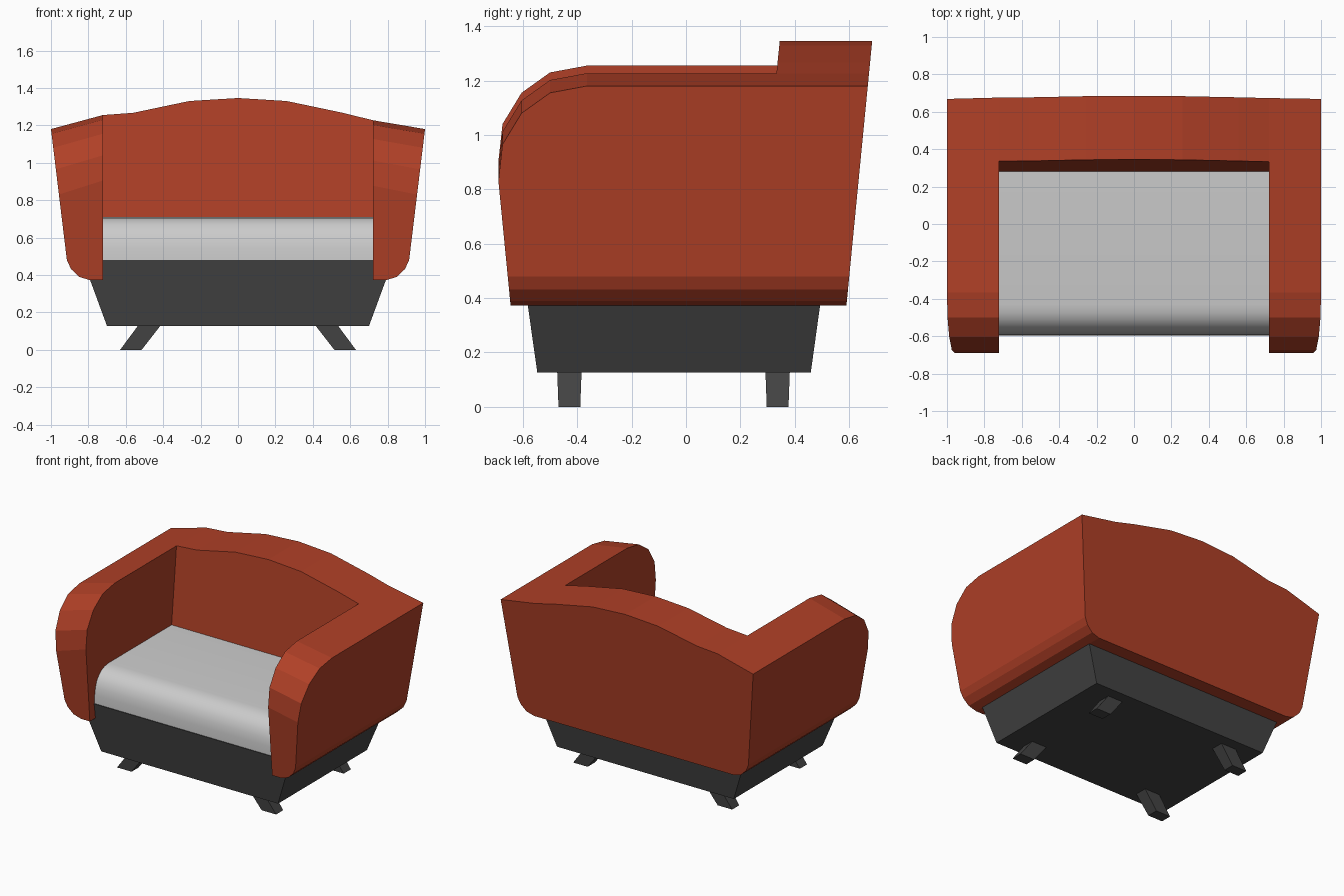
import bpy, bmesh

if "Cube" in bpy.data.objects:
    bpy.data.objects.remove(bpy.data.objects["Cube"])


def material(name, rgb):
    m = bpy.data.materials.new(name)
    m.diffuse_color = (*rgb, 1)
    m.use_nodes = True
    m.node_tree.nodes["Principled BSDF"].inputs["Base Color"].default_value = m.diffuse_color
    return m


ORANGE = material("rust_orange", (0.434, 0.051, 0.020))
GREY = material("light_grey", (0.60, 0.60, 0.60))
DARK = material("dark_grey", (0.056, 0.056, 0.056))


def finish(name, bm, mat):
    bmesh.ops.remove_doubles(bm, verts=bm.verts, dist=0.0005)
    bmesh.ops.recalc_face_normals(bm, faces=bm.faces)
    me = bpy.data.meshes.new(name)
    bm.to_mesh(me)
    bm.free()
    me.materials.append(mat)
    ob = bpy.data.objects.new(name, me)
    bpy.context.collection.objects.link(ob)
    return ob


def loft(bm, rings, caps=True, skip=None):
    """Join closed rings of points; skip(ring, edge) leaves a face out."""
    vs = [[bm.verts.new(p) for p in r] for r in rings]
    n = len(vs[0])
    for i in range(len(vs) - 1):
        for j in range(n):
            if skip and skip(i, j):
                continue
            k = (j + 1) % n
            bm.faces.new((vs[i][j], vs[i][k], vs[i + 1][k], vs[i + 1][j]))
    if caps:
        bm.faces.new(vs[0])
        bm.faces.new(vs[-1])


# Upholstered shell: two lofted arms joined by a crowned back
IN, BOT = 0.722, 0.372
rear = lambda z: 0.59 + 0.0974 * (z - BOT)       # outer back plane
inner = lambda z: 0.28 + 0.102 * (z - 0.71)      # inner back plane
side = lambda z: 0.915 + 0.1214 * (z - 0.48)     # outer arm plane
lean = lambda z: 0.098 * max(0, 0.83 - z)        # front leans back below
stations = [(-0.69, 0.83), (-0.675, 0.965), (-0.605, 1.08),
            (-0.5, 1.155), (-0.365, 1.18)]

bm = bmesh.new()
for s, rise in ((-1, 0.075), (1, 0.047)):
    def section(top):
        pts = [(IN, BOT), (0.79, BOT), (0.85, 0.39), (0.893, 0.432),
               (0.915, 0.48), (side(top), top), (IN, top + rise)]
        return [(s * x, z) for x, z in pts]
    rings = [[(x, y + lean(z), z) for x, z in section(t)] for y, t in stations]
    rings.append([(x, inner(z), z) for x, z in section(1.18)])
    rings.append([(x, rear(z), z) for x, z in section(1.18)])
    last = len(rings) - 2
    loft(bm, rings, skip=lambda i, j: i == last and j == 6)

crest = [(-IN, 1.255), (-0.56, 1.267), (-0.26, 1.33), (0, 1.346),
         (0.26, 1.33), (0.56, 1.267), (IN, 1.227)]
loft(bm, [[(x, inner(BOT), BOT), (x, inner(z), z), (x, rear(z), z),
           (x, rear(BOT), BOT)] for x, z in crest], caps=False)
# merge the flat runs of the back into single faces
bmesh.ops.remove_doubles(bm, verts=bm.verts, dist=0.0005)
bmesh.ops.dissolve_limit(bm, angle_limit=0.004, verts=bm.verts, edges=bm.edges)
finish("upholstered_shell", bm, ORANGE)

# Seat cushion with a rolled front edge
profile = [(0.32, 0.48), (-0.592, 0.48), (-0.59, 0.54), (-0.582, 0.59),
           (-0.565, 0.635), (-0.54, 0.668), (-0.51, 0.69), (-0.475, 0.704),
           (-0.43, 0.71), (0.32, 0.71)]
bm = bmesh.new()
loft(bm, [[(x, y, z) for y, z in profile] for x in (-0.74, 0.74)])
seat = finish("seat_cushion", bm, GREY)
bpy.context.view_layer.objects.active = seat
seat.select_set(True)
bpy.ops.object.shade_smooth_by_angle(angle=0.6)


def block(name, low, high):
    """Four-sided solid between two rectangles (x0, x1, y0, y1, z)."""
    bm = bmesh.new()
    loft(bm, [[(a, c, z), (b, c, z), (b, d, z), (a, d, z)]
              for a, b, c, d, z in (low, high)])
    return finish(name, bm, DARK)


# Tapered base
block("base", (-0.70, 0.70, -0.547, 0.459, 0.126),
      (-0.83, 0.83, -0.597, 0.508, 0.48))

# Splayed legs
for s, sn in ((-1, "left"), (1, "right")):
    for yc, yn in ((-0.429, "front"), (0.337, "back")):
        block(f"{yn}_{sn}_leg",
              (s * 0.515, s * 0.63, yc - 0.04, yc + 0.04, 0),
              (s * 0.41, s * 0.53, yc - 0.045, yc + 0.045, 0.135))
